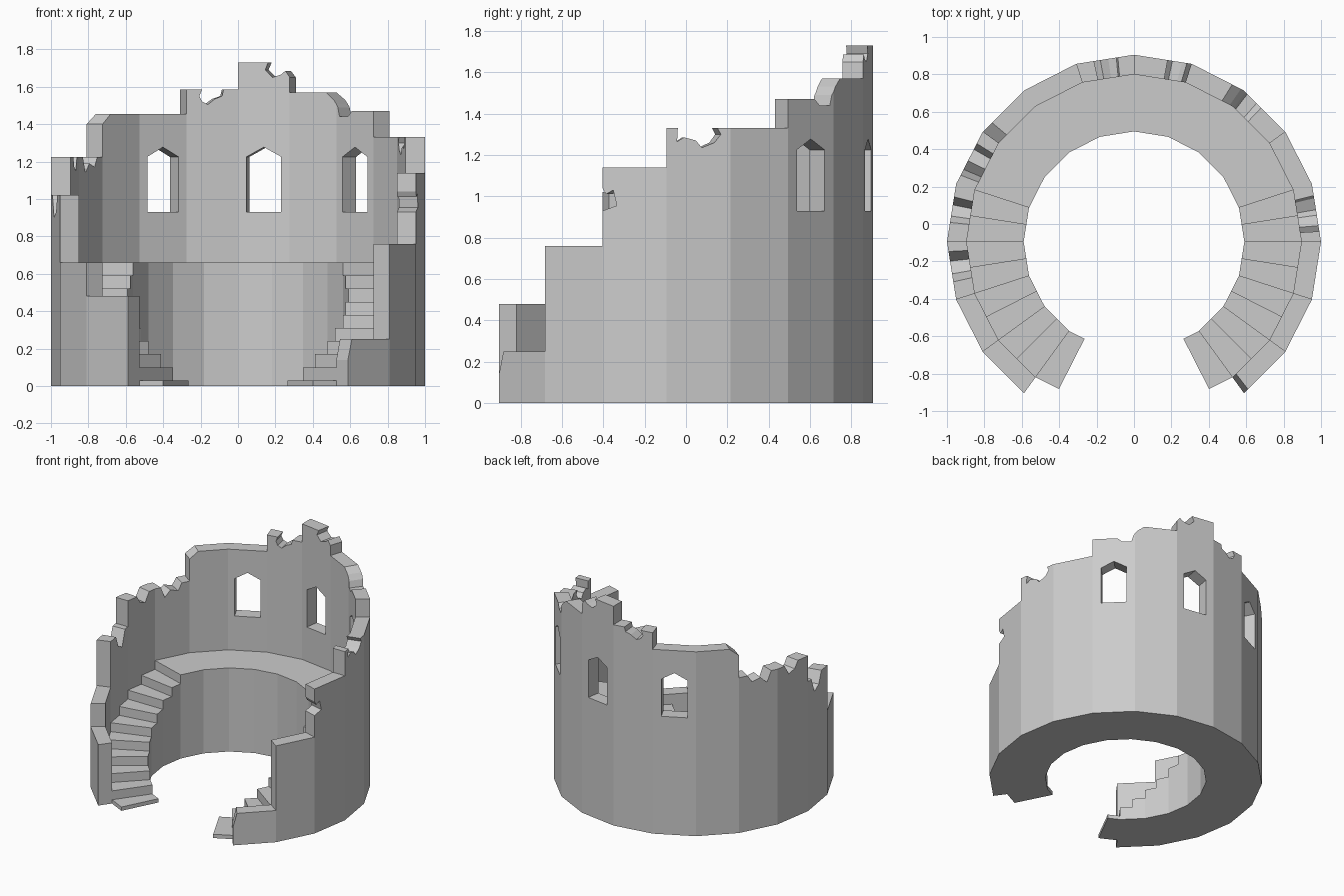
import bpy, bmesh
from math import radians, degrees, sin, cos, floor

if "Cube" in bpy.data.objects:
    bpy.data.objects.remove(bpy.data.objects["Cube"])

CY = -0.095          # ring centre on y
SEG = 18             # 20-sided ring
R_OUT, R_WALL, R_IN = 1.0, 0.895, 0.59


def on_ring(a, r, z):
    """Point at angle a (degrees) on the chord of a 20-gon of radius r."""
    off = a - (floor(a / SEG) * SEG + SEG / 2)
    r *= cos(radians(SEG / 2)) / cos(radians(off))
    return (r * cos(radians(a)), CY + r * sin(radians(a)), z)


def make_object(name, bm):
    me = bpy.data.meshes.new(name)
    bmesh.ops.recalc_face_normals(bm, faces=bm.faces)
    bm.to_mesh(me)
    bm.free()
    ob = bpy.data.objects.new(name, me)
    bpy.context.collection.objects.link(ob)
    return ob


def bent_profile(name, pts, r0, r1):
    """Unrolled (angle, height) outline, cut at the facets, thickened and bent round."""
    bm = bmesh.new()
    face = bm.faces.new([bm.verts.new((radians(a), 0, z)) for a, z in pts])
    bm.normal_update()
    bmesh.ops.triangulate(bm, faces=[face], ngon_method='EAR_CLIP')
    bm.normal_update()
    for k in range(-3, 14):
        bmesh.ops.bisect_plane(bm, geom=bm.verts[:] + bm.edges[:] + bm.faces[:], dist=1e-5,
                               plane_co=(radians(k * SEG), 0, 0), plane_no=(1, 0, 0))
    bm.normal_update()
    ext = bmesh.ops.extrude_face_region(bm, geom=bm.faces[:], use_keep_orig=True)
    for v in ext["geom"]:
        if isinstance(v, bmesh.types.BMVert):
            v.co.y = 1
    for v in bm.verts:
        v.co = on_ring(round(degrees(v.co.x), 3), r1 if v.co.y > 0.5 else r0, v.co.z)
    return make_object(name, bm)


# Stairs on both sides leading up to the gallery floor
steps = []
for i in range(9):
    a, z = -63 + 9 * i, 0.03 + 0.07 * i
    steps += [(a, z), (a + 9, z)]
steps.append((18, 0.66))
outline = [(-63, 0)] + steps + [(180 - a, z) for a, z in reversed(steps)] + [(243, 0)]
bent_profile("stairs_and_gallery", outline, R_IN, R_WALL)

# Broken outer wall, outline runs from the right end round the back to the left end
right = [(-54, 0), (-54, .14), (-52.3, .25), (-36, .25), (-36, .76), (-18, .76),
         (-18, .93), (-14, .955), (-15, 1.03), (-17, 1.01), (-18, 1.04), (-18, 1.14),
         (0, 1.14), (0, 1.33), (3.2, 1.33), (3, 1.265), (5, 1.285), (8.3, 1.27),
         (10, 1.235), (13.6, 1.26), (15.4, 1.3), (14.4, 1.33), (36, 1.33), (36, 1.47),
         (46.5, 1.47), (48.5, 1.44), (52.5, 1.44), (53.3, 1.49), (55, 1.53), (58, 1.57),
         (72, 1.57), (72, 1.65), (73.5, 1.685), (75, 1.665), (78, 1.65), (80.5, 1.69),
         (79.5, 1.73), (90, 1.73)]
left = [(90, 1.585), (95, 1.585), (95.5, 1.55), (98, 1.535), (100.5, 1.505), (102.5, 1.52),
        (103.5, 1.55), (102.5, 1.585), (108, 1.585), (108, 1.455), (140, 1.455), (144, 1.4),
        (144, 1.225), (148, 1.225), (150, 1.17), (154, 1.19), (157, 1.14), (159, 1.225),
        (166, 1.225), (168.5, 1.15), (172, 1.17), (174, 1.225), (180, 1.225), (180, 1.02),
        (183, 1.02), (186, .9), (190, .93), (192.5, 1.02), (198, 1.02), (198, .66),
        (216, .66), (216, .48), (234, .48), (234, 0)]
wall = bent_profile("ruined_wall", right + left, R_WALL, R_OUT)

# Pointed window openings
bm = bmesh.new()
shape = [(-.094, .93), (.094, .93), (.094, 1.225), (0, 1.277), (-.094, 1.225)]
for ang in (45, 81, 117):
    c, s = cos(radians(ang)), sin(radians(ang))
    rings = [[bm.verts.new((r * c - t * s, CY + r * s + t * c, z)) for t, z in shape]
             for r in (0.78, 1.1)]
    bm.faces.new(rings[0])
    bm.faces.new(rings[1][::-1])
    for i in range(5):
        j = (i + 1) % 5
        bm.faces.new((rings[0][i], rings[1][i], rings[1][j], rings[0][j]))
cutter = make_object("window_cutter", bm)
cutter.hide_render = True
cutter.display_type = 'WIRE'
mod = wall.modifiers.new("windows", 'BOOLEAN')
mod.operation, mod.solver, mod.object = 'DIFFERENCE', 'EXACT', cutter
